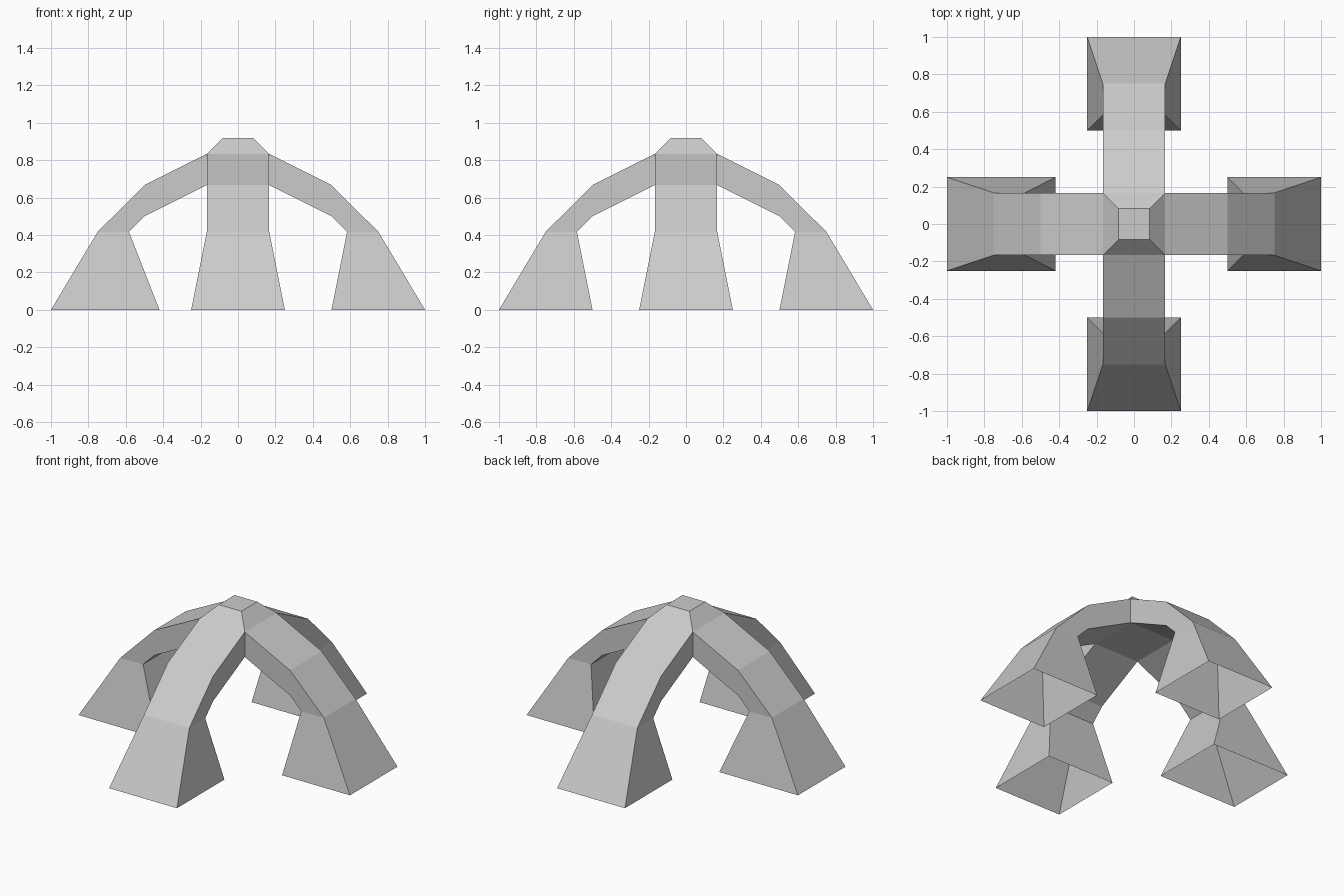
import bpy
import bmesh
from mathutils import Vector

if "Cube" in bpy.data.objects:
    bpy.data.objects.remove(bpy.data.objects["Cube"])

HALF = 1 / 6  # half-width of the hub and arms

bm = bmesh.new()

# Central hub block, z 0.667 to 0.833
bmesh.ops.create_cube(bm, size=2 * HALF)
bmesh.ops.scale(bm, vec=(1, 1, 0.5), verts=bm.verts)
bmesh.ops.translate(bm, vec=(0, 0, 0.75), verts=bm.verts)
bm.normal_update()


def facing(direction):
    return next(f for f in bm.faces if f.normal.dot(direction) > 0.99)


def extrude(face):
    return bmesh.ops.extrude_discrete_faces(bm, faces=[face])["faces"][0]


def leg(face, direction, foot_inner):
    """Extrude one hub side through the arm sections down to an open foot."""
    side = Vector((-direction.y, direction.x, 0))
    # (outer r, outer z), (inner r, inner z), half-width
    sections = [((0.5, 2 / 3), (0.5, 0.5), HALF),
                ((0.75, 0.417), (0.583, 0.417), HALF),
                ((1.0, 0.0), (foot_inner, 0.0), 0.25)]
    for outer, inner, half in sections:
        face = extrude(face)
        reach = [v.co.dot(direction) + v.co.z for v in face.verts]
        middle = sum(reach) / 4
        for v, d in zip(face.verts, reach):
            r, z = outer if d > middle else inner
            s = half if v.co.dot(side) > 0 else -half
            v.co = direction * r + side * s + Vector((0, 0, z))
    bmesh.ops.delete(bm, geom=[face], context='FACES_ONLY')


# Pick the hub faces before anything is extruded
directions = [Vector(d) for d in ((1, 0, 0), (-1, 0, 0), (0, 1, 0), (0, -1, 0))]
hub_sides = [facing(d) for d in directions]
hub_top = facing(Vector((0, 0, 1)))

# Tapered crown on top of the hub
for v in extrude(hub_top).verts:
    v.co = Vector((v.co.x / 2, v.co.y / 2, 0.917))

# Four legs; the left foot is slightly longer
for face, d, foot_inner in zip(hub_sides, directions, (0.5, 0.42, 0.5, 0.5)):
    leg(face, d, foot_inner)

mesh = bpy.data.meshes.new("four_legged_arch")
bm.to_mesh(mesh)
bm.free()
bpy.context.collection.objects.link(bpy.data.objects.new("four_legged_arch", mesh))
